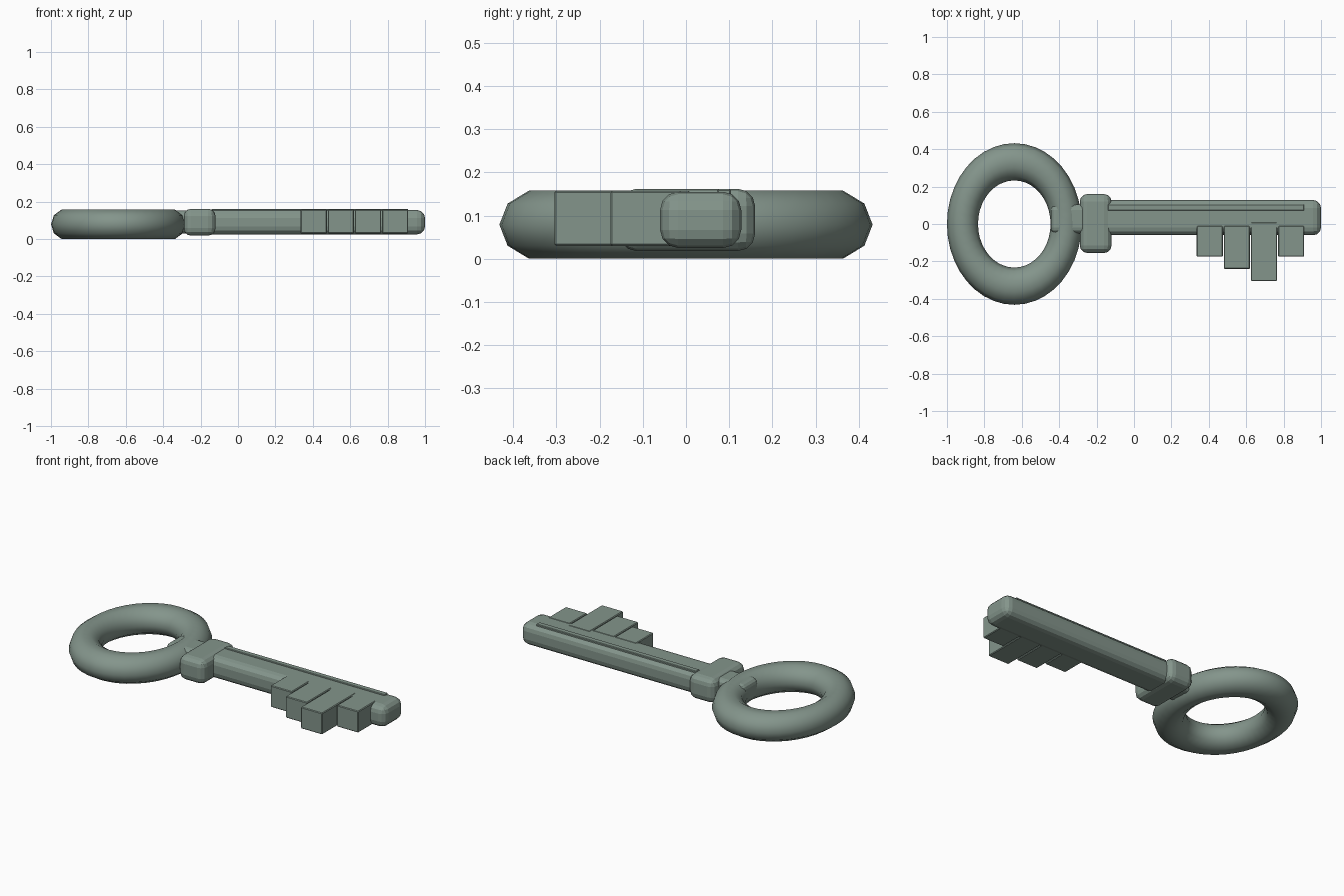
import bpy

cube = bpy.data.objects.get("Cube")
if cube:
    bpy.data.objects.remove(cube, do_unlink=True)

metal = bpy.data.materials.new("grey_green_metal")
metal.use_nodes = True
colour = (0.23, 0.30, 0.26, 1)
metal.diffuse_color = colour
metal.node_tree.nodes["Principled BSDF"].inputs["Base Color"].default_value = colour


def finish(obj, name):
    obj.name = name
    obj.data.materials.append(metal)
    bpy.ops.object.transform_apply(location=False, rotation=False, scale=True)


def block(name, x, y, z, bevel, segments):
    """Bevelled box given by its (low, high) extents on each axis."""
    spans = (x, y, z)
    bpy.ops.mesh.primitive_cube_add(size=1, location=[(a + b) / 2 for a, b in spans])
    obj = bpy.context.object
    obj.scale = [b - a for a, b in spans]
    finish(obj, name)
    mod = obj.modifiers.new("rounded_edges", "BEVEL")
    mod.width = bevel
    mod.segments = segments
    return obj


# Oval ring handle
bpy.ops.mesh.primitive_torus_add(major_segments=40, minor_segments=10,
                                 major_radius=0.277, minor_radius=0.083,
                                 location=(-0.64, 0, 0.079))
ring = bpy.context.object
ring.scale.y = 1.2
finish(ring, "ring_handle")
bpy.ops.object.shade_smooth()

# Neck, collar and shaft
block("neck", (-0.445, -0.20), (-0.05, 0.105), (0.03, 0.152), 0.03, 3)
block("collar", (-0.29, -0.12), (-0.155, 0.16), (0.018, 0.162), 0.04, 3)
block("shaft", (-0.22, 1.0), (-0.06, 0.128), (0.025, 0.155), 0.042, 3)

# Raised rib along the top of the shaft
block("shaft_rib", (-0.14, 0.91), (0.072, 0.104), (0.13, 0.161), 0.003, 1)

# Stepped teeth
teeth = [(0.335, -0.175), (0.48, -0.24), (0.625, -0.305), (0.77, -0.175)]
for i, (x, tip) in enumerate(teeth):
    block(f"tooth_{i + 1}", (x, x + 0.14), (tip, 0.01 if i == 2 else -0.01),
          (0.03, 0.157), 0.004, 1)
